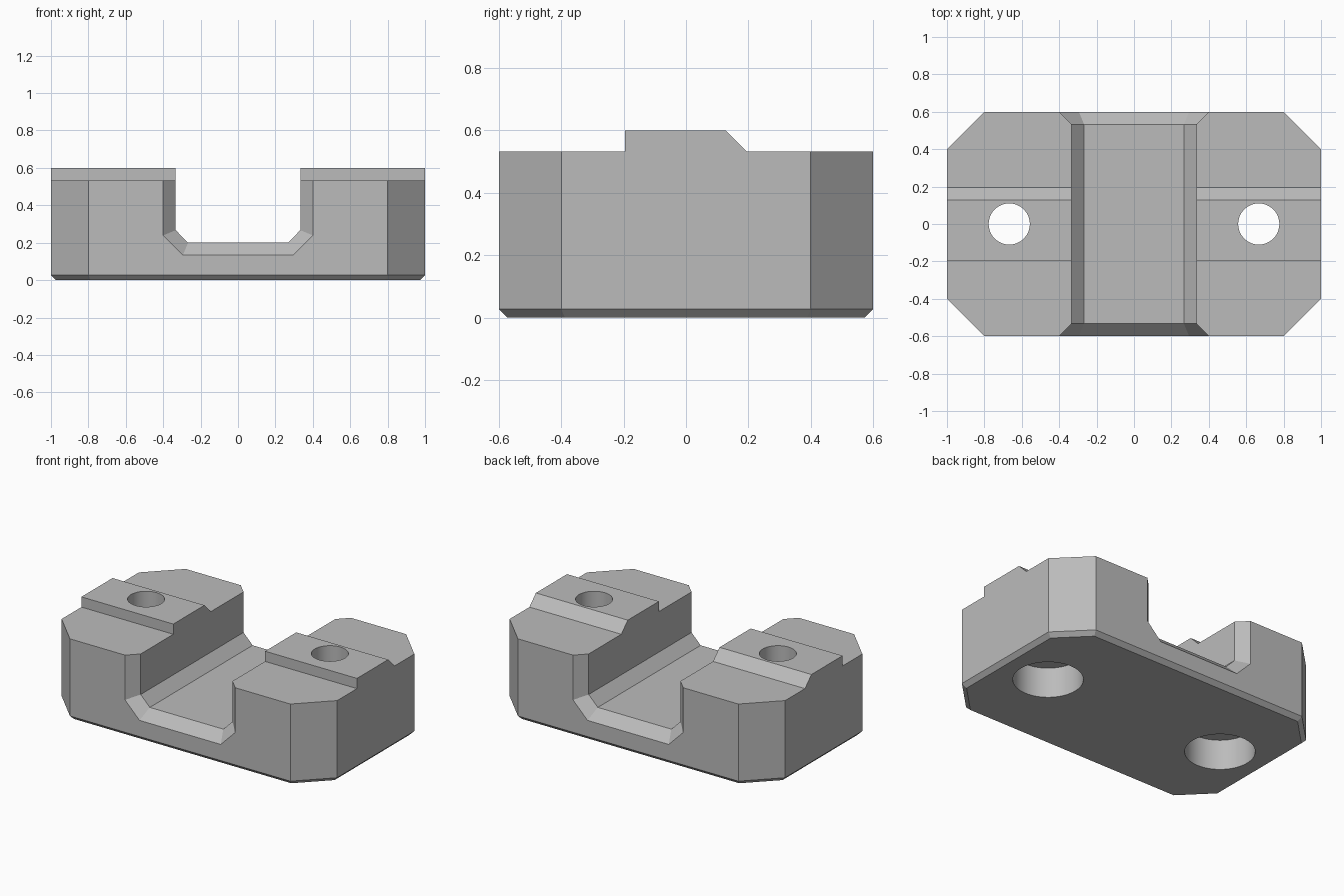
import bpy, bmesh, math

old = bpy.data.objects.get("Cube")
if old:
    bpy.data.objects.remove(old, do_unlink=True)

grey = bpy.data.materials.new("light_grey")
grey.use_nodes = True
colour = (0.5, 0.5, 0.5, 1)
grey.diffuse_color = colour
grey.node_tree.nodes["Principled BSDF"].inputs["Base Color"].default_value = colour


def loft(name, sections):
    """Closed solid skinned through rings of equal point count."""
    bm = bmesh.new()
    rings = [[bm.verts.new(p) for p in s] for s in sections]
    n = len(rings[0])
    for a, b in zip(rings, rings[1:]):
        for i in range(n):
            j = (i + 1) % n
            bm.faces.new((a[i], a[j], b[j], b[i]))
    bm.faces.new(rings[0][::-1])
    bm.faces.new(rings[-1])
    bmesh.ops.recalc_face_normals(bm, faces=bm.faces)
    mesh = bpy.data.meshes.new(name)
    bm.to_mesh(mesh)
    bm.free()
    mesh.materials.append(grey)
    obj = bpy.data.objects.new(name, mesh)
    bpy.context.collection.objects.link(obj)
    return obj


def octagon(inset, z):
    x, y = 1 - inset, 0.6 - inset
    c = 0.2 - inset * (2 - math.sqrt(2))
    return [(x, c - y, z), (x, y - c, z), (x - c, y, z), (c - x, y, z),
            (-x, y - c, z), (-x, c - y, z), (c - x, -y, z), (x - c, -y, z)]


def channel_ring(flare, y):
    t = flare * math.tan(math.pi / 8)
    half = [(0.267 + t, 0.2 - flare), (0.333 + flare, 0.267 - t), (0.333 + flare, 0.8)]
    ring = half + [(-x, z) for x, z in reversed(half)]
    return [(x, y, z) for x, z in ring]


def side_prism(name, profile):
    return loft(name, [[(x, y, z) for y, z in profile] for x in (-1.2, 1.2)])


def cylinder(name, x, radius, z0, z1, sides=64):
    angles = [2 * math.pi * i / sides for i in range(sides)]
    return loft(name, [[(x + radius * math.cos(a), radius * math.sin(a), z)
                        for a in angles] for z in (z0, z1)])


# Octagonal block with a chamfered bottom edge
block = loft("clamp_block", [octagon(0.027, 0), octagon(0, 0.027), octagon(0, 0.6)])

# Steps either side of the raised rib, the back one sloping
cutters = [
    side_prism("front_step_cutter", [(-0.8, 0.533), (-0.195, 0.533), (-0.195, 0.8), (-0.8, 0.8)]),
    side_prism("back_step_cutter", [(0.8, 0.533), (0.195, 0.533), (0.028, 0.7), (0.8, 0.7)]),
]

# Channel with flared ends
cutters.append(loft("channel_cutter", [
    channel_ring(0.117, -0.65), channel_ring(0, -0.533),
    channel_ring(0, 0.533), channel_ring(0.117, 0.65)]))

# Bolt holes with wide counterbores underneath
for side, x in (("left", 0.667), ("right", -0.667)):
    cutters.append(cylinder(side + "_bolt_cutter", x, 0.11, 0.1, 0.8))
    cutters.append(cylinder(side + "_counterbore_cutter", x, 0.21, -0.2, 0.2))

bpy.context.view_layer.objects.active = block
for cutter in cutters:
    mod = block.modifiers.new(cutter.name, "BOOLEAN")
    mod.operation = "DIFFERENCE"
    mod.solver = "EXACT"
    mod.object = cutter
    bpy.ops.object.modifier_apply(modifier=mod.name)
for cutter in cutters:
    bpy.data.objects.remove(cutter, do_unlink=True)

bpy.ops.object.select_all(action="DESELECT")
block.select_set(True)
bpy.ops.object.shade_smooth_by_angle(angle=math.radians(20))
